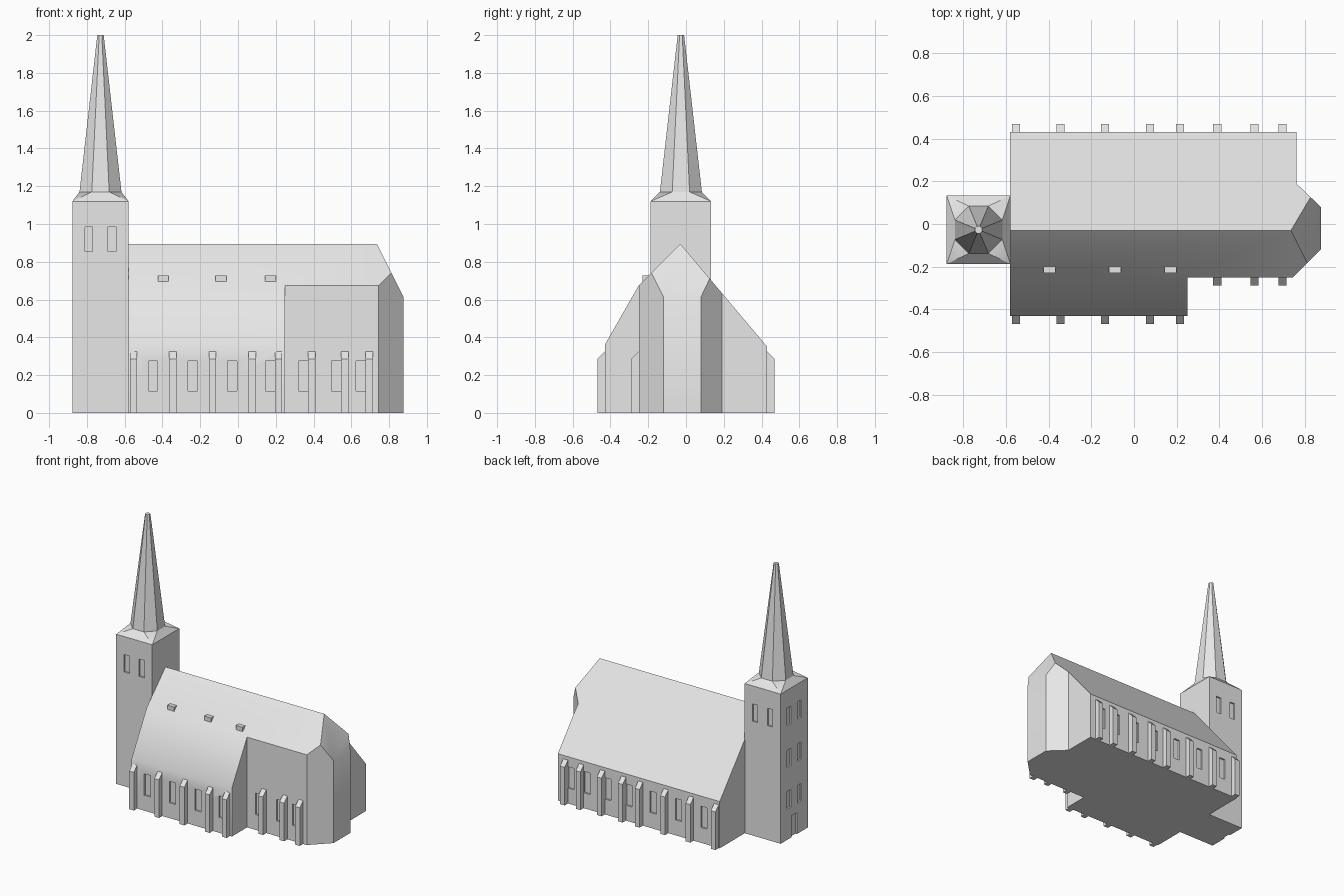
import bpy, bmesh, math

if "Cube" in bpy.data.objects:
    bpy.data.objects.remove(bpy.data.objects["Cube"])

stone = bpy.data.materials.new("light_grey_stone")
stone.diffuse_color = (0.8, 0.8, 0.8, 1)
stone.use_nodes = True
stone.node_tree.nodes["Principled BSDF"].inputs["Base Color"].default_value = stone.diffuse_color


def finish(name, bm):
    bmesh.ops.recalc_face_normals(bm, faces=bm.faces)
    mesh = bpy.data.meshes.new(name)
    bm.to_mesh(mesh)
    bm.free()
    mesh.materials.append(stone)
    ob = bpy.data.objects.new(name, mesh)
    bpy.context.collection.objects.link(ob)
    return ob


def add_prism(bm, pts, axis, a, b):
    """Extrude a 2D outline along an axis from a to b."""
    def place(p, t):
        return {"x": (t, *p), "y": (p[0], t, p[1]), "z": (*p, t)}[axis]
    low = [bm.verts.new(place(p, a)) for p in pts]
    high = [bm.verts.new(place(p, b)) for p in pts]
    bm.faces.new(low)
    bm.faces.new(high)
    n = len(pts)
    for i in range(n):
        j = (i + 1) % n
        bm.faces.new((low[i], low[j], high[j], high[i]))


def add_box(bm, x0, x1, y0, y1, z0, z1):
    add_prism(bm, [(x0, y0), (x1, y0), (x1, y1), (x0, y1)], "z", z0, z1)


def prism(name, pts, axis, a, b):
    bm = bmesh.new()
    add_prism(bm, pts, axis, a, b)
    return finish(name, bm)


def activate(ob):
    bpy.ops.object.select_all(action="DESELECT")
    ob.select_set(True)
    bpy.context.view_layer.objects.active = ob


def cut(ob, cutter):
    cutter.hide_render = True
    mod = ob.modifiers.new("cut", "BOOLEAN")
    mod.operation = "DIFFERENCE"
    mod.solver = "EXACT"
    mod.object = cutter
    activate(ob)
    bpy.ops.object.modifier_apply(modifier=mod.name)
    bpy.data.objects.remove(cutter)


def smooth(ob):
    activate(ob)
    bpy.ops.object.shade_smooth_by_angle(angle=math.radians(30))


D = 0.012                      # window recess
SOUTH, CHOIR, NORTH = -0.43, -0.25, 0.43

# Nave, aisles and choir: one gabled section, trimmed to the floor plan
nave = prism("nave", [(SOUTH, 0), (SOUTH, 0.36), (CHOIR, 0.675), (-0.03, 0.895),
                      (NORTH, 0.35), (NORTH, 0)], "x", -0.58, 0.875)
cut(nave, prism("choir_cutter", [(0.25, CHOIR), (0.745, CHOIR), (1, 0.005),
                                 (1, -0.6), (0.25, -0.6)], "z", -0.5, 1.5))
cut(nave, prism("north_cutter", [(0.76, 0.6), (0.76, 0.19), (1, -0.04), (1, 0.6)],
                "z", -0.5, 1.5))
cut(nave, prism("hip_cutter", [(0.6825, 1), (1, 1), (1, 0.365)], "y", -0.8, 0.8))

# Nave windows, recessed on both long sides
bm = bmesh.new()
for x in (-0.45, -0.24, -0.03, 0.17, 0.345, 0.52, 0.65):
    for wall in (SOUTH if x < 0.25 else CHOIR, NORTH):
        add_box(bm, x - 0.025, x + 0.025, wall - D, wall + D, 0.115, 0.275)
cut(nave, finish("nave_window_cutter", bm))
smooth(nave)

# Buttresses with sloped tops
bm = bmesh.new()
for x in (-0.553, -0.345, -0.135, 0.075, 0.215, 0.39, 0.565, 0.695):
    for wall, s in ((SOUTH if x < 0.25 else CHOIR, -1), (NORTH, 1)):
        outer = wall + s * 0.039
        add_prism(bm, [(wall, 0), (outer, 0), (outer, 0.285), (wall, 0.324)],
                  "x", x - 0.019, x + 0.019)
finish("buttresses", bm)

# Small roof dormers
bm = bmesh.new()
for x in (-0.395, -0.09, 0.172):
    add_box(bm, x - 0.028, x + 0.028, -0.23, -0.19, 0.69, 0.727)
finish("roof_dormers", bm)

# Tower
TX, TY, HX, HY, TOP = -0.728, -0.027, 0.149, 0.16, 1.12
bm = bmesh.new()
add_box(bm, TX - HX, TX + HX, TY - HY, TY + HY, 0, TOP)
tower = finish("tower", bm)

# Tower openings: belfry pairs on three sides, two more rows and a door to the west
bm = bmesh.new()
west = TX - HX
for s in (-1, 1):
    for wall in (TY - HY, TY + HY):
        x = TX + s * 0.062
        add_box(bm, x - 0.021, x + 0.021, wall - D, wall + D, 0.855, 0.985)
    for z in (0.855, 0.54, 0.23):
        y = TY + s * 0.062
        add_box(bm, west - D, west + D, y - 0.021, y + 0.021, z, z + 0.13)
add_box(bm, west - D, west + D, TY - 0.03, TY + 0.03, -0.05, 0.16)
cut(tower, finish("tower_window_cutter", bm))
smooth(tower)


def octagon(bm, apothem, z):
    r = apothem / math.cos(math.pi / 8)
    return [bm.verts.new((TX + r * math.cos((i + 0.5) * math.pi / 4),
                          TY + r * math.sin((i + 0.5) * math.pi / 4), z))
            for i in range(8)]


# Cap from the square tower to the octagonal spire
bm = bmesh.new()
for sx in (-1, 1):
    for sy in (-1, 1):
        bm.verts.new((TX + sx * HX, TY + sy * HY, TOP))
octagon(bm, 0.111, 1.17)
bmesh.ops.convex_hull(bm, input=bm.verts)
smooth(finish("spire_skirt", bm))

# Spire
bm = bmesh.new()
low, high = octagon(bm, 0.111, 1.17), octagon(bm, 0.017, 2.0)
for i in range(8):
    j = (i + 1) % 8
    bm.faces.new((low[i], low[j], high[j], high[i]))
bm.faces.new(high)
bm.faces.new(low)
finish("spire", bm)
